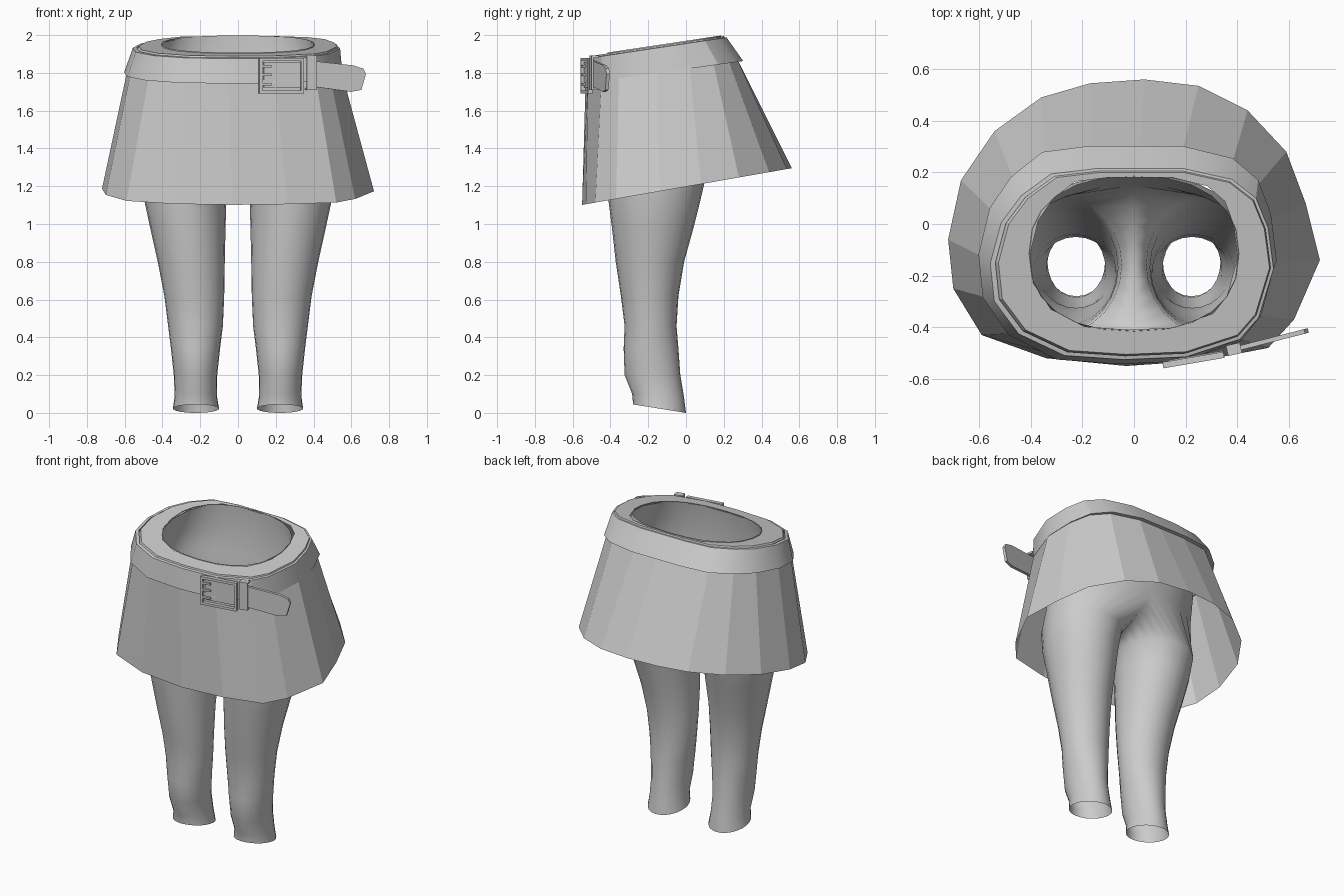
import bpy
import bmesh
from math import sin, cos, pi, copysign
from mathutils import Matrix, Vector

old = bpy.data.objects.get("Cube")
if old:
    bpy.data.objects.remove(old, do_unlink=True)

grey = bpy.data.materials.new("plain grey")
grey.use_nodes = True
GREY = (0.6, 0.6, 0.6, 1)
grey.diffuse_color = GREY
grey.node_tree.nodes["Principled BSDF"].inputs["Base Color"].default_value = GREY


def finish(name, bm, smooth=None, fix=False):
    if fix:
        bmesh.ops.recalc_face_normals(bm, faces=bm.faces)
    mesh = bpy.data.meshes.new(name)
    bm.to_mesh(mesh)
    bm.free()
    mesh.materials.append(grey)
    ob = bpy.data.objects.new(name, mesh)
    bpy.context.collection.objects.link(ob)
    if smooth:
        bpy.ops.object.select_all(action='DESELECT')
        ob.select_set(True)
        bpy.context.view_layer.objects.active = ob
        bpy.ops.object.shade_smooth_by_angle(angle=smooth)
    return ob


def fit(outline, sx, dx, sy, dy, z, slope):
    """Scale and shift an outline onto a plane rising to the back; z is its height at y = -0.5."""
    return [(x * sx + dx, y * sy + dy, z + slope * (y * sy + dy + .5)) for x, y in outline]


def loft(bm, rings, wrap=False):
    """Skin closed rings, listed from the bottom up and counterclockwise."""
    vs = [[bm.verts.new(p) for p in r] for r in rings]
    pairs = list(zip(vs, vs[1:])) + ([(vs[-1], vs[0])] if wrap else [])
    for a, b in pairs:
        for i in range(len(a)):
            j = (i + 1) % len(a)
            bm.faces.new((a[i], a[j], b[j], b[i]))
    return vs


# Skirt: flared facets with a hem that rises towards the back
hem = [(-.03, -.55), (.26, -.53), (.52, -.48), (.62, -.37), (.72, -.14), (.665, .08),
       (.59, .28), (.44, .44), (.25, .535), (.04, .56), (-.17, .545), (-.36, .49),
       (-.54, .36), (-.67, .17), (-.72, -.06), (-.70, -.25), (-.59, -.43), (-.34, -.52)]
waist = [(-.03, -.505), (.2, -.495), (.4, -.43), (.47, -.35), (.525, -.17), (.505, -.02),
         (.46, .09), (.37, .16), (.19, .2), (.04, .2), (-.13, .2), (-.3, .18),
         (-.41, .1), (-.485, 0), (-.525, -.15), (-.51, -.29), (-.42, -.41), (-.25, -.49)]
hip_line = fit(waist, 1.07, -.02, 1.13, .04, 1.785, .13)
rim = fit(waist, 1, 0, 1, 0, 1.89, .15)
bm = bmesh.new()
loft(bm, [fit(hem, 1, 0, 1, 0, 1.11, .175), hip_line])
finish("skirt", bm)

# Waistband with a flat rim around the waist opening
bm = bmesh.new()
loft(bm, [hip_line, rim, fit(waist, .765, 0, .837, .013, 1.89, .15)])
finish("waistband", bm)

# Belt
bm = bmesh.new()
loft(bm, [fit(waist, 1.1, -.025, 1.2, .063, 1.75, .14),
          fit(waist, 1.045, -.008, 1.05, .005, 1.88, .15),
          fit(waist, 1.015, -.004, 1.015, .002, 1.882, .15),
          fit(waist, 1.07, -.02, 1.15, .045, 1.755, .14)], wrap=True)
finish("belt", bm, smooth=.5)

# Legs and hips: one half, mirrored; each leg ring has an outer and an inner arc
N = 24
H = N // 2
leg = [  # z, inner x, outer x, front y, back y, drop to the back
    (.045, .10, .345, -.28, 0, .045), (.10, .112, .335, -.285, -.01, .02),
    (.20, .11, .34, -.325, -.03, 0), (.34, .095, .355, -.33, -.04, 0),
    (.46, .08, .37, -.325, -.05, 0), (.62, .073, .39, -.345, -.04, 0),
    (.80, .07, .425, -.372, -.01, 0), (.98, .066, .465, -.392, .04, 0),
    (1.12, .062, .495, -.41, .075, 0), (1.25, .048, .508, -.42, .105, 0)]
rings = []
for z, x0, x1, y0, y1, drop in leg:
    ring = []
    for i in range(N):
        a = 2 * pi * i / N - pi / 2
        ring.append(((x0 + x1) / 2 + (x1 - x0) / 2 * cos(a),
                     (y0 + y1) / 2 + (y1 - y0) / 2 * sin(a),
                     z - drop * (1 + sin(a)) / 2))
    rings.append(ring)
# Crotch ring: the inner arc lies on the centre plane and dips between the legs
crotch = []
for i in range(N):
    a = 2 * pi * i / N - pi / 2
    c, s = cos(a), sin(a)
    crotch.append((.505 * c if 0 < i < H else 0, -.14 + .29 * s,
                   1.45 + .07 * s - (.13 * abs(c) ** .6 if i > H else 0)))
rings.append(crotch)

bm = bmesh.new()
below = loft(bm, rings)[-1][:H + 1]
# Hip rings narrow up to the waist opening
for rx, y0, y1, z, slope in [(.49, -.435, .17, 1.59, .15), (.455, -.435, .19, 1.75, .15),
                             (.405, -.415, .185, 1.895, .15)]:
    ring = []
    for i in range(H + 1):
        a = pi * i / H - pi / 2
        c, s = cos(a), sin(a)
        x = rx * abs(c) ** .85 if 0 < i < H else 0
        y = (y0 + y1) / 2 + (y1 - y0) / 2 * copysign(abs(s) ** .85, s)
        ring.append(bm.verts.new((x, y, z + slope * (y + .5))))
    for i in range(H):
        bm.faces.new((below[i], below[i + 1], ring[i + 1], ring[i]))
    below = ring
legs = finish("legs_and_hips", bm, smooth=1.2)
mirror = legs.modifiers.new("Mirror", 'MIRROR')
mirror.use_clip = True


def bars(name, parts, origin, turn):
    """Boxes given as (x, z, width, height, depth, y) in a turned local frame."""
    bm = bmesh.new()
    frame = Matrix.Translation(origin) @ Matrix.Rotation(turn, 4, 'Z')
    for x, z, w, h, d, y in parts:
        m = frame @ Matrix.Translation((x, y, z)) @ Matrix.Diagonal((w, d, h, 1))
        bmesh.ops.create_cube(bm, size=1, matrix=m)
    finish(name, bm, fix=True)


# Buckle frame with its short prongs
parts = [(0, s * .085, .24, .016, .024, 0) for s in (-1, 1)]
parts += [(s * .112, 0, .016, .17, .024, 0) for s in (-1, 1)]
parts += [(-.08, z, .05, .012, .02, 0) for z in (-.045, .005, .05)]
bars("buckle", parts, (.23, -.527, 1.785), .17)
bars("buckle_strap", [(0, 0, .21, .135, .012, 0)], (.24, -.515, 1.79), .17)

# Loop that holds the strap end
bars("belt_loop", [(0, 0, .055, .18, .01, -.016), (0, .085, .055, .012, .04, 0),
                   (0, -.085, .055, .012, .04, 0)], (.387, -.485, 1.80), .22)

# Loose strap end with a blunt tip
outline = [(0, -.065), (.23, -.095), (.285, -.085), (.31, .0), (.295, .028), (.24, .045), (0, .07)]
bm = bmesh.new()
front = bm.faces.new([bm.verts.new((x, -.008, z)) for x, z in outline])
back = bmesh.ops.extrude_face_region(bm, geom=[front])
bmesh.ops.translate(bm, vec=Vector((0, .018, 0)),
                    verts=[v for v in back["geom"] if isinstance(v, bmesh.types.BMVert)])
bm.transform(Matrix.Translation((.375, -.49, 1.795)) @ Matrix.Rotation(.25, 4, 'Z'))
finish("strap_end", bm, fix=True)
